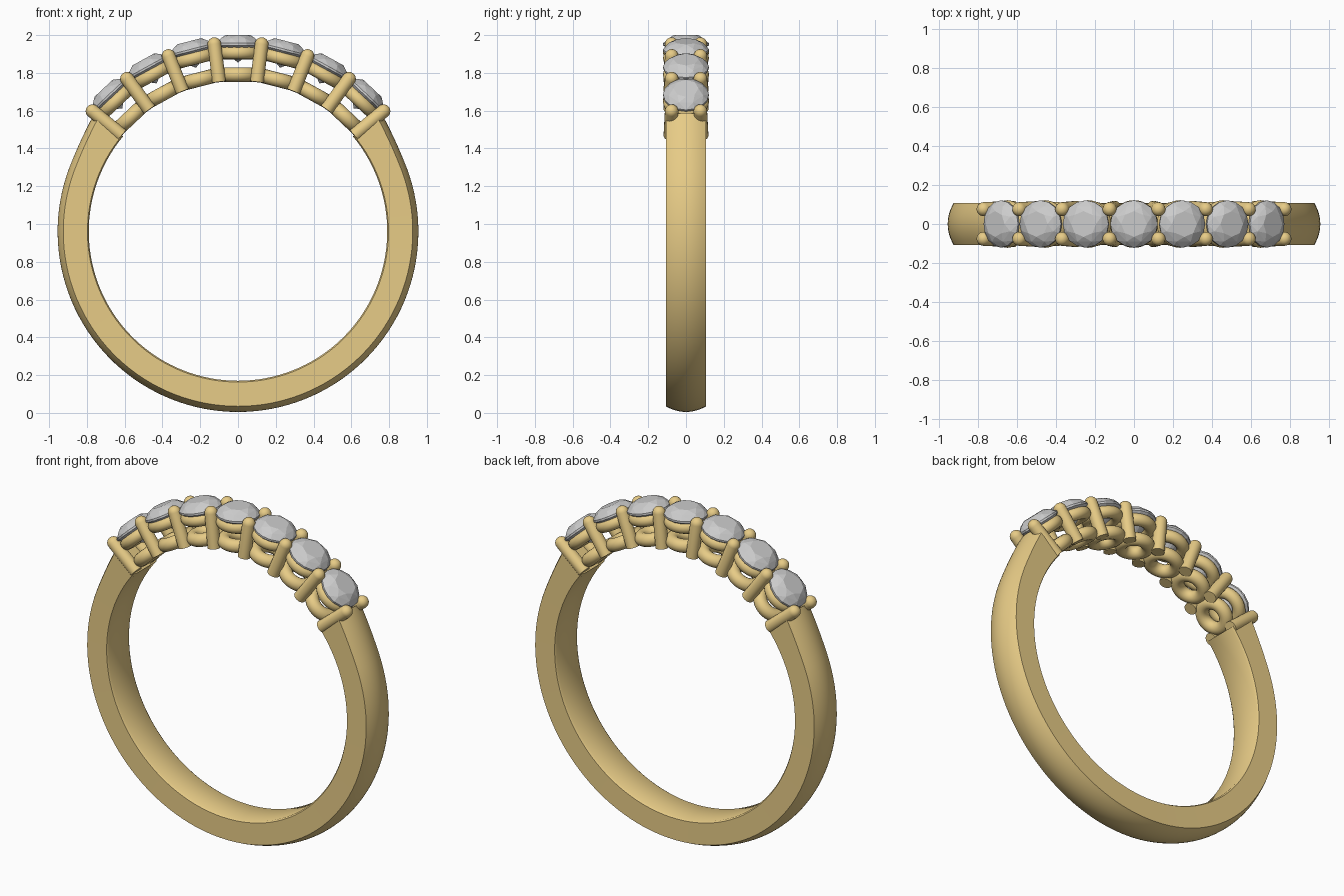
import bpy, bmesh
from math import sin, cos, pi, radians
from mathutils import Matrix, Vector

if "Cube" in bpy.data.objects:
    bpy.data.objects.remove(bpy.data.objects["Cube"])

CZ = 0.96                     # centre height of the finger hole
STEP = radians(14.4)          # angle between stones

gold = bpy.data.materials.new("gold")
gold.diffuse_color = (0.80, 0.60, 0.24, 1)
gold.use_nodes = True
gold.node_tree.nodes["Principled BSDF"].inputs["Base Color"].default_value = gold.diffuse_color


def polar(r, a, y=0.0):
    return Vector((r * sin(a), y, CZ + r * cos(a)))


def finish(bm, name, mat=None, smooth=True):
    bmesh.ops.recalc_face_normals(bm, faces=bm.faces)
    me = bpy.data.meshes.new(name)
    bm.to_mesh(me)
    bm.free()
    ob = bpy.data.objects.new(name, me)
    bpy.context.collection.objects.link(ob)
    if mat:
        me.materials.append(mat)
    if smooth:
        bpy.ops.object.select_all(action='DESELECT')
        ob.select_set(True)
        bpy.context.view_layer.objects.active = ob
        bpy.ops.object.shade_smooth_by_angle(angle=radians(35))
    return ob


def skin(bm, rings, loop=False):
    n = len(rings[0])
    pairs = list(zip(rings, rings[1:] + rings[:1])) if loop else list(zip(rings, rings[1:]))
    for a, b in pairs:
        for i in range(n):
            j = (i + 1) % n
            bm.faces.new((a[i], a[j], b[j], b[i]))


def seat_ring(name, a, r, major, minor):
    bm = bmesh.new()
    rings = []
    m = Matrix.Translation(polar(r, a)) @ Matrix.Rotation(a, 4, 'Y')
    for i in range(40):
        u = 2 * pi * i / 40
        ring = []
        for j in range(16):
            v = 2 * pi * j / 16
            d = major + minor * cos(v)
            ring.append(bm.verts.new(m @ Vector((d * cos(u), d * sin(u), minor * sin(v)))))
        rings.append(ring)
    skin(bm, rings, loop=True)
    return finish(bm, name, gold)


def prong(name, a, side):
    # straight pin with a domed tip, leaning slightly over the stones
    rad, n = 0.036, 20
    base, top = polar(0.798, a, side * 0.083), polar(1.0, a, side * 0.076)
    axis = top - base
    m = Matrix.Translation(base) @ axis.to_track_quat('Z', 'Y').to_matrix().to_4x4()
    prof = [(rad, 0)] + [(rad * cos(t * pi / 14), axis.length + rad * sin(t * pi / 14))
                         for t in range(7)]
    bm = bmesh.new()
    rings = [[bm.verts.new(m @ Vector((q * cos(2 * pi * i / n), q * sin(2 * pi * i / n), z)))
              for i in range(n)] for q, z in prof]
    skin(bm, rings)
    bm.faces.new(rings[0])
    bm.faces.new(rings[-1])
    return finish(bm, name, gold)


def stone(name, a):
    # brilliant cut: table, crown, girdle and pavilion point
    bm = bmesh.new()
    for n, r, z, off in ((8, 0.066, 1.04, 0), (8, 0.098, 1.023, 0.5),
                         (16, 0.121, 0.997, 0), (16, 0.121, 0.986, 0), (1, 0, 0.895, 0)):
        for i in range(n):
            t = 2 * pi * (i + off) / n
            bm.verts.new((r * cos(t), r * sin(t), z))
    bmesh.ops.convex_hull(bm, input=bm.verts)
    bmesh.ops.dissolve_limit(bm, angle_limit=radians(1), verts=bm.verts, edges=bm.edges)
    bm.transform(Matrix.Translation((0, 0, CZ)) @ Matrix.Rotation(a, 4, 'Y'))
    return finish(bm, name, smooth=False)


# Shank: D-shaped section swept round the open part of the ring
bm = bmesh.new()
rings = []
start = 3.5 * STEP
SEG = 96
for i in range(SEG + 1):
    a = start + (2 * pi - 2 * start) * i / SEG
    near_end = max(0.0, 1 - min(a - start, 2 * pi - start - a) / radians(18))
    grow = 0.03 * near_end ** 2
    sec = [(0.79, -0.095), (0.797, -0.106)]
    for k in range(13):
        t = -1 + k / 6
        sec.append((0.955 + grow - 0.03 * t * t, 0.107 * t))
    sec += [(0.797, 0.106), (0.79, 0.095)]
    rings.append([bm.verts.new(polar(r, a, y)) for r, y in sec])
skin(bm, rings)
bm.faces.new(rings[0])
bm.faces.new(rings[-1])
finish(bm, "shank", gold)

# Stones with an upper and lower seat ring each
for i in range(-3, 4):
    stone(f"stone_{i + 4}", i * STEP)
    seat_ring(f"upper_seat_{i + 4}", i * STEP, 0.947, 0.087, 0.035)
    seat_ring(f"lower_seat_{i + 4}", i * STEP, 0.831, 0.076, 0.038)

# Prong pairs shared between neighbouring stones
for i in range(8):
    for side, label in ((-1, "front"), (1, "back")):
        prong(f"{label}_prong_{i + 1}", (i - 3.5) * STEP, side)
